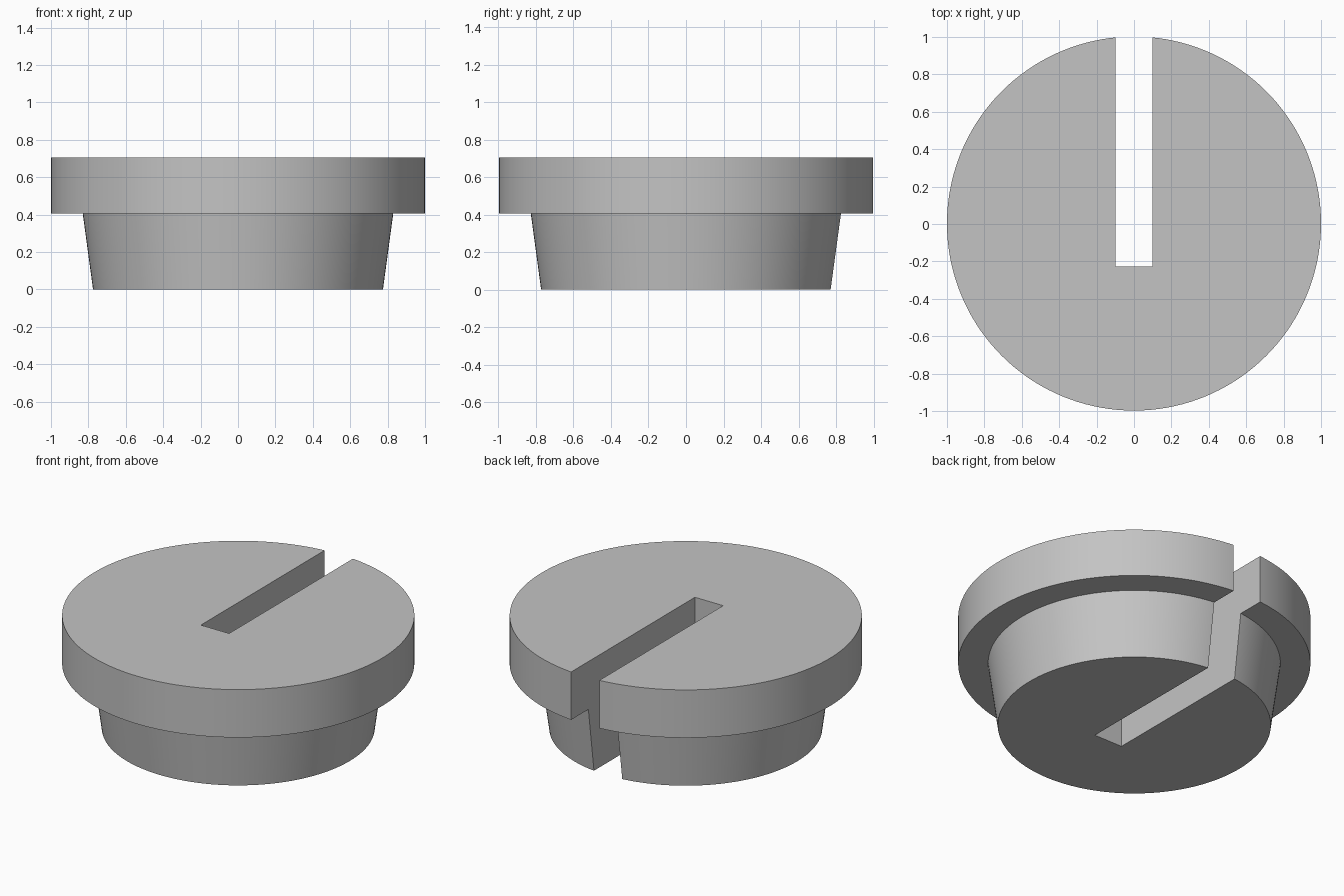
import bpy
import bmesh
import math
from mathutils import Matrix, Vector

cube = bpy.data.objects.get("Cube")
if cube:
    bpy.data.objects.remove(cube, do_unlink=True)

SEGMENTS = 144
CENTRE_Y = 0.0024          # the slot removes the rearmost tip of the disc
SLOT_HALF_WIDTH = 0.098
SLOT_END_Y = -0.228

# Plain grey material
grey = bpy.data.materials.new("plain grey")
grey.use_nodes = True
colour = (0.55, 0.55, 0.55, 1)
grey.diffuse_color = colour
grey.node_tree.nodes["Principled BSDF"].inputs["Base Color"].default_value = colour


def add_object(name, bm):
    bmesh.ops.recalc_face_normals(bm, faces=bm.faces)
    mesh = bpy.data.meshes.new(name)
    bm.to_mesh(mesh)
    bm.free()
    mesh.materials.append(grey)
    obj = bpy.data.objects.new(name, mesh)
    bpy.context.collection.objects.link(obj)
    return obj


# Stopper: tapered plug below a wide straight rim, turned from one profile
profile = [(0.775, 0), (0.83, 0.405), (1, 0.405), (1, 0.705)]
bm = bmesh.new()
rings = []
for radius, z in profile:
    ring = []
    for i in range(SEGMENTS):
        a = math.tau * i / SEGMENTS
        ring.append(bm.verts.new((radius * math.cos(a), CENTRE_Y + radius * math.sin(a), z)))
    rings.append(ring)
for low, high in zip(rings, rings[1:]):
    for i in range(SEGMENTS):
        j = (i + 1) % SEGMENTS
        bm.faces.new((low[i], low[j], high[j], high[i]))
bm.faces.new(rings[0])
bm.faces.new(rings[-1])
stopper = add_object("slotted_stopper", bm)

# Slot cutter: runs from inside the disc out through the back, full height
bm = bmesh.new()
length = 1.5
place = Matrix.LocRotScale(Vector((0, SLOT_END_Y + length / 2, 0.35)), None,
                           Vector((2 * SLOT_HALF_WIDTH, length, 2)))
bmesh.ops.create_cube(bm, size=1, matrix=place)
cutter = add_object("slot_cutter", bm)
cutter.hide_render = True

# Cut the slot, then discard the cutter
bpy.ops.object.select_all(action='DESELECT')
stopper.select_set(True)
bpy.context.view_layer.objects.active = stopper
cut = stopper.modifiers.new("slot", 'BOOLEAN')
cut.operation = 'DIFFERENCE'
cut.solver = 'EXACT'
cut.object = cutter
bpy.ops.object.modifier_apply(modifier=cut.name)
bpy.data.objects.remove(cutter, do_unlink=True)

# Smooth round walls, crisp edges
bpy.ops.object.shade_smooth_by_angle(angle=math.radians(30))
